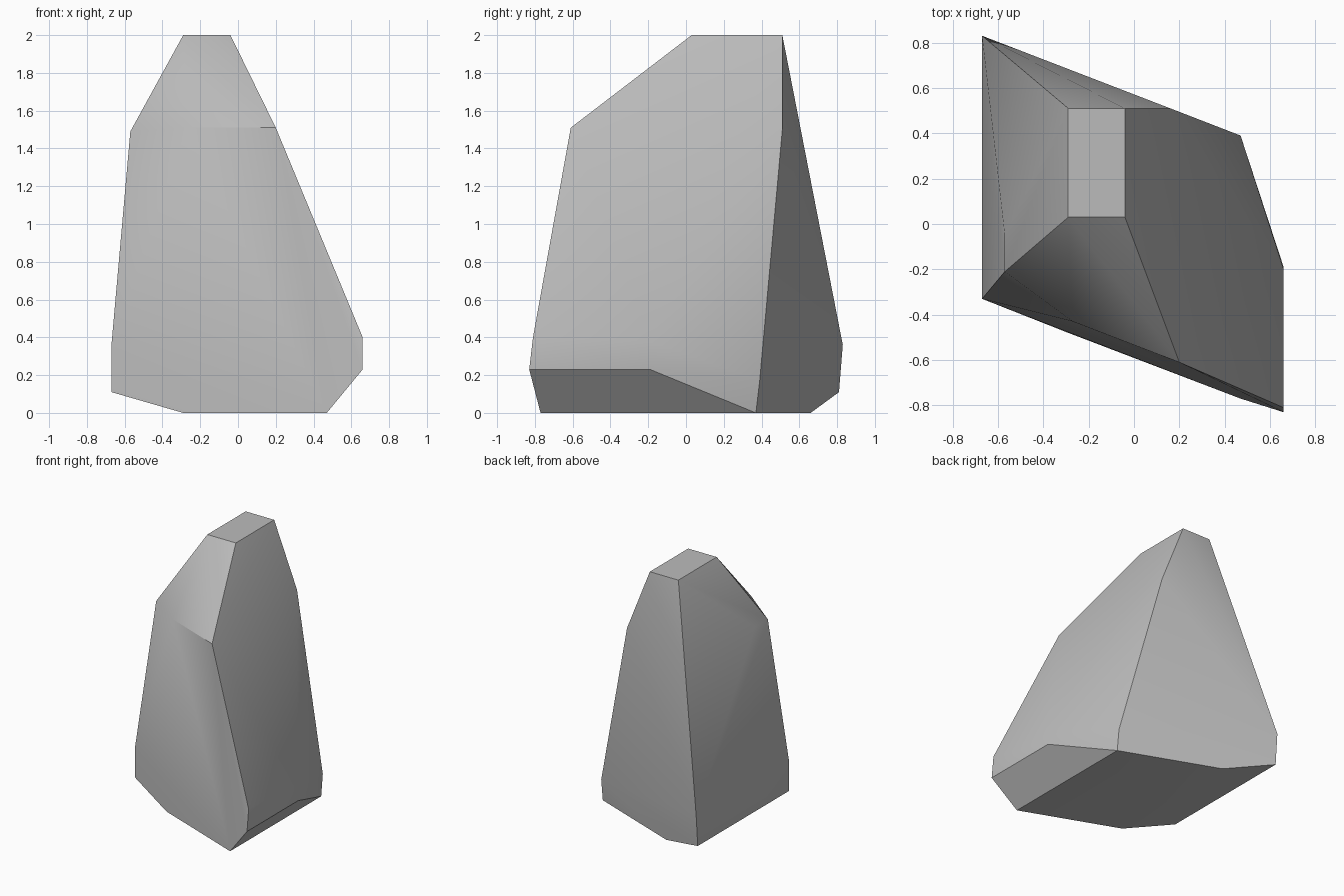
import bpy
import bmesh
import math

default_cube = bpy.data.objects.get("Cube")
if default_cube:
    bpy.data.objects.remove(default_cube, do_unlink=True)


def make_material(name, grey):
    """Create one flat grey material."""
    material = bpy.data.materials.new(name)
    material.use_nodes = True
    colour = (grey, grey, grey, 1.0)
    material.diffuse_color = colour
    shader = material.node_tree.nodes["Principled BSDF"]
    shader.inputs["Base Color"].default_value = colour
    shader.inputs["Roughness"].default_value = 0.9
    return material


def make_hull(name, rings, material):
    """Wrap a convex faceted solid around several rings of corners."""
    mesh = bpy.data.meshes.new(name)
    bm = bmesh.new()
    for ring in rings:
        for corner in ring:
            bm.verts.new(corner)

    hull = bmesh.ops.convex_hull(bm, input=list(bm.verts))
    leftovers = set(hull["geom_interior"]) | set(hull["geom_unused"])
    loose = [item for item in leftovers if isinstance(item, bmesh.types.BMVert)]
    bmesh.ops.delete(bm, geom=loose, context="VERTS")

    # Merge the triangles that lie in one plane into clean facets
    bmesh.ops.dissolve_limit(
        bm,
        angle_limit=math.radians(1.5),
        verts=list(bm.verts),
        edges=list(bm.edges),
    )
    bmesh.ops.recalc_face_normals(bm, faces=list(bm.faces))
    bm.to_mesh(mesh)
    bm.free()

    rock = bpy.data.objects.new(name, mesh)
    bpy.context.collection.objects.link(rock)
    mesh.materials.append(material)

    bpy.ops.object.select_all(action="DESELECT")
    rock.select_set(True)
    bpy.context.view_layer.objects.active = rock
    bpy.ops.object.shade_smooth_by_angle(angle=math.radians(30))
    return rock


# Flat base, resting on the ground
base = [(-.29, -.48, 0), (.47, -.77, 0), (.47, .37, 0), (-.29, .66, 0)]

# Undercut rim where the chamfered base meets the sides
rim = [(-.67, -.33, .11), (.66, -.83, .23), (.66, -.19, .23), (-.67, .81, .11)]

# Widest belt, where the sides begin to lean inward
belt = [
    (-.67, -.33, .36), (.66, -.81, .4), (.66, -.2, .38),
    (.47, .39, .17), (-.29, .68, .24), (-.67, .83, .36),
]

# Shoulder below the sloping crown
shoulder = [
    (-.57, -.21, 1.49), (-.27, -.43, 1.51), (.2, -.61, 1.51),
    (.16, .51, 1.5), (-.57, -.05, 1.49),
]

# Small flat summit
summit = [(x, y, 2) for x in (-.29, -.04) for y in (.03, .51)]

stone = make_material("grey stone", .5)
make_hull("rock", [base, rim, belt, shoulder, summit], stone)
